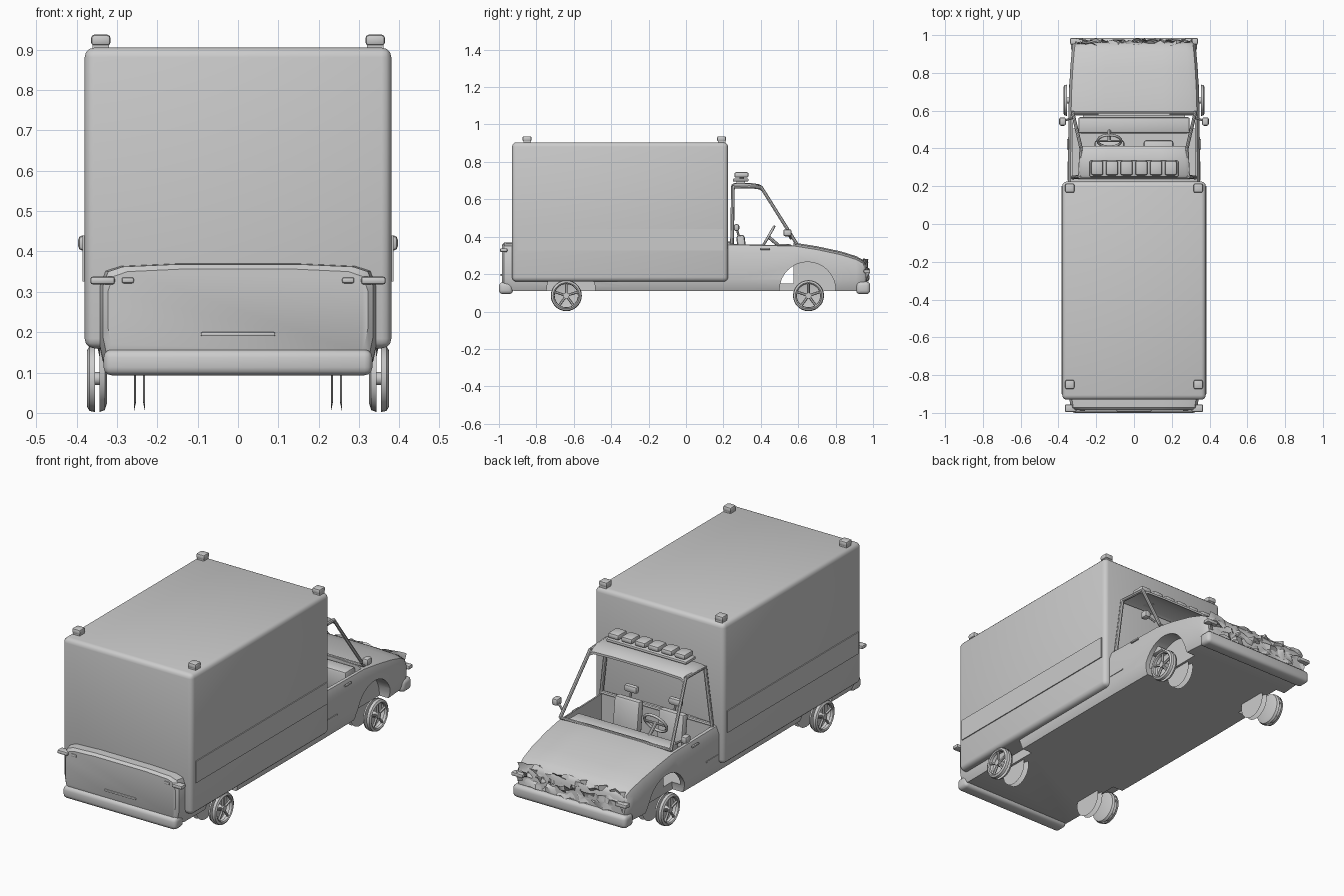
import bpy, bmesh, math, random
from mathutils import Vector, Matrix

if "Cube" in bpy.data.objects:
    bpy.data.objects.remove(bpy.data.objects["Cube"])

random.seed(4)


def finish(name, bm, smooth=True):
    bmesh.ops.recalc_face_normals(bm, faces=bm.faces)
    me = bpy.data.meshes.new(name)
    bm.to_mesh(me)
    bm.free()
    ob = bpy.data.objects.new(name, me)
    bpy.context.collection.objects.link(ob)
    bpy.ops.object.select_all(action='DESELECT')
    bpy.context.view_layer.objects.active = ob
    ob.select_set(True)
    if smooth:
        bpy.ops.object.shade_smooth_by_angle(angle=math.radians(35))
    return ob


def box(name, lo, hi, bevel=0.0, seg=2, tilt=0.0):
    """Rounded box between two corners, optionally tilted about x."""
    bm = bmesh.new()
    bmesh.ops.create_cube(bm, size=1)
    lo, hi = Vector(lo), Vector(hi)
    for v in bm.verts:
        v.co = Vector(v.co[i] * abs(hi[i] - lo[i]) for i in range(3))
    if bevel:
        bmesh.ops.bevel(bm, geom=bm.edges[:], offset=bevel, segments=seg,
                        profile=0.5, affect='EDGES')
    m = Matrix.Translation((lo + hi) / 2) @ Matrix.Rotation(tilt, 4, 'X')
    bmesh.ops.transform(bm, matrix=m, verts=bm.verts)
    return finish(name, bm)


def tube(name, a, b, r, sides=8):
    a, b = Vector(a), Vector(b)
    bm = bmesh.new()
    m = Matrix.Translation((a + b) / 2) @ (b - a).to_track_quat('Z', 'Y').to_matrix().to_4x4()
    bmesh.ops.create_cone(bm, cap_ends=True, segments=sides, radius1=r, radius2=r,
                          depth=(b - a).length, matrix=m)
    return finish(name, bm)


def loft(name, rings, closed=True):
    bm = bmesh.new()
    rows = [[bm.verts.new(p) for p in ring] for ring in rings]
    n = len(rows[0])
    for r0, r1 in zip(rows, rows[1:]):
        for i in range(n if closed else n - 1):
            j = (i + 1) % n
            bm.faces.new((r0[i], r0[j], r1[j], r1[i]))
    if closed:
        bm.faces.new(rows[0])
        bm.faces.new(rows[-1])
    return finish(name, bm)


def lathe(name, profile, y, z, side, sides=28):
    """Revolve (radius, x) points about a wheel axle."""
    bm = bmesh.new()
    vs = [bm.verts.new((side * x, y + r, z)) for r, x in profile]
    es = [bm.edges.new(p) for p in zip(vs, vs[1:])]
    bmesh.ops.spin(bm, geom=vs + es, cent=(0, y, z), axis=(1, 0, 0),
                   angle=math.tau, steps=sides)
    bmesh.ops.remove_doubles(bm, verts=bm.verts, dist=1e-5)
    return finish(name, bm)


def cut(target, cutter):
    mod = target.modifiers.new('cut', 'BOOLEAN')
    mod.operation, mod.solver, mod.object = 'DIFFERENCE', 'EXACT', cutter
    bpy.ops.object.select_all(action='DESELECT')
    bpy.context.view_layer.objects.active = target
    target.select_set(True)
    bpy.ops.object.modifier_apply(modifier=mod.name)
    bpy.data.objects.remove(cutter)


# Lower body: sections along y (y, half width, top, bottom)
rings = []
for y, w, t, b in [(-.985, .322, .352, .15), (-.972, .335, .364, .13), (-.92, .343, .366, .11),
                   (-.3, .348, .368, .11), (.25, .35, .37, .11), (.58, .347, .364, .11),
                   (.7, .344, .345, .11), (.83, .337, .317, .11), (.91, .33, .292, .11),
                   (.95, .325, .27, .12), (.962, .315, .25, .13)]:
    half = [(.45 * w, t + .004), (.85 * w, t - .002), (.96 * w, t - .014), (w, t - .05),
            (w, b + .06), (.975 * w, b + .02), (.95 * w, b)]
    rings.append([(x, y, z) for x, z in half] + [(-x, y, z) for x, z in reversed(half)])
body = loft('lower_body', rings)

# Open cabin and wheel arches
cut(body, box('cabin_cut', (-.322, .25, .15), (.322, .575, .6)))
for s in (-1, 1):
    for y, r in ((.65, .15), (-.615, .13)):
        cut(body, tube('arch_cut', (s * .27, y, .115), (s * .5, y, .115), r, 32))
bpy.ops.object.shade_smooth_by_angle(angle=math.radians(35))

# Cargo box with side panels and roof corner lights
box('cargo_box', (-.38, -.93, .16), (.38, .225, .905), .024, 3)
for s in (-1, 1):
    box('side_panel', (s * .375, -.9, .325), (s * .385, .2, .44))
    for y in (-.85, .19):
        box('corner_light_base', (s * .34 - .02, y - .02, .9), (s * .34 + .02, y + .02, .912))
        box('corner_light', (s * .34 - .024, y - .024, .91), (s * .34 + .024, y + .024, .937), .008)

# Bumpers, tail trim and marker lamps
box('rear_bumper', (-.333, -1, .093), (.333, -.925, .157), .02, 3)
box('front_bumper', (-.333, .91, .093), (.333, .985, .16), .02, 3)
box('tailgate_handle', (-.092, -.992, .19), (.092, -.97, .2), .003)
for s in (-1, 1):
    box('rear_marker', (s * .305, -.995, .318), (s * .366, -.955, .338), .007)
    box('tailgate_lamp', (s * .258, -.99, .321), (s * .288, -.97, .336), .005)
    box('front_marker', (s * .27, .95, .205), (s * .338, .985, .225), .006)
    box('door_handle', (s * .345, .395, .33), (s * .356, .45, .34), .003)
    box('door_trim', (s * .345, .23, .207), (s * .353, .33, .213))

# Crumpled nose sheets
for z0, z1, y0 in ((.165, .225, .962), (.22, .275, .955)):
    rows = []
    for k in range(4):
        z = z0 + (z1 - z0) * k / 3
        rows.append([(-.31 + .62 * i / 22, y0 + random.uniform(-.012, .02),
                      z + random.uniform(-.008, .008)) for i in range(23)])
    loft('crumpled_nose', rows, False)

# Cab roof: shallow arched plate
rings = []
for y, z, w in ((.243, .674, .292), (.26, .684, .295), (.34, .684, .29), (.39, .677, .283), (.412, .664, .278)):
    top = [(-1, -.012), (-.93, 0), (-.5, .004), (.5, .004), (.93, 0), (1, -.012)]
    rings.append([(a * w, y, z + d) for a, d in top] + [(a * w * .98, y, z + d - .012) for a, d in reversed(top)])
loft('cab_roof', rings)

# Pillars, sills and door mirrors
for s in (-1, 1):
    tube('windscreen_pillar', (s * .28, .4, .668), (s * .325, .592, .362), .009)
    tube('rear_pillar', (s * .287, .251, .67), (s * .325, .246, .36), .01)
    tube('roof_rail', (s * .287, .25, .668), (s * .28, .4, .665), .009)
    tube('mirror_stalk', (s * .33, .56, .39), (s * .375, .545, .42), .006)
    box('door_mirror', (s * .36, .52, .402), (s * .396, .565, .44), .011)
tube('windscreen_sill', (-.325, .588, .364), (.325, .588, .364), .008)
tube('rear_sill', (-.325, .247, .37), (.325, .247, .37), .01)

# Roof light bar
box('light_bar', (-.235, .25, .695), (.235, .335, .711), .006)
for x in (-.15, .15):
    box('light_bar_foot', (x - .02, .27, .675), (x + .02, .315, .7))
for i in range(6):
    x = -.195 + i * .078
    box('roof_light', (x - .032, .258, .716), (x + .032, .335, .745), .01)
    box('roof_light_foot', (x - .012, .285, .705), (x + .012, .31, .722))

# Interior: dashboard, seats and steering wheel
box('dashboard', (-.295, .48, .24), (.295, .566, .36), .012)
for x in (-.13, .13):
    box('seat_back', (x - .075, .28, .2), (x + .075, .325, .41), .015, 2, .12)
    box('seat_cushion', (x - .08, .3, .18), (x + .08, .445, .25), .018)
    box('headrest', (x - .038, .255, .43), (x + .038, .285, .468), .012)
    tube('headrest_post', (x, .285, .39), (x, .27, .45), .006)
bpy.ops.mesh.primitive_torus_add(location=(-.13, .44, .4), rotation=(math.radians(60), 0, 0),
                                 major_radius=.062, minor_radius=.007,
                                 major_segments=24, minor_segments=8)
bpy.context.object.name = 'steering_wheel'
bpy.ops.object.shade_smooth()
tube('steering_spoke', (-.188, .44, .4), (-.072, .44, .4), .006)
tube('steering_column', (-.13, .44, .4), (-.13, .51, .34), .009)

# Wheels: spoked outer rim, inner face and inboard discs
for s in (-1, 1):
    for y in (-.64, .655):
        z = .085
        lathe('wheel_rim', [(.083, .354), (.08, .368), (.07, .374), (.064, .37), (.062, .356)], y, z, s)
        lathe('wheel_inner_face', [(.083, .343), (.078, .33), (.06, .324), (0, .324)], y, z, s)
        tube('wheel_hub', (s * .325, y, z), (s * .37, y, z), .016, 12)
        for k in range(5):
            a = math.tau * k / 5 + math.pi / 2
            d = Vector((0, math.cos(a), math.sin(a)))
            c = Vector((s * .36, y, z))
            tube('wheel_spoke', c + d * .01, c + d * .066, .007, 6)
        for x, dx in ((.258, -.005), (.23, .005)):
            lathe('inboard_disc', [(0, x), (.083, x), (.06, x + dx), (0, x + dx)], y, z, s)
